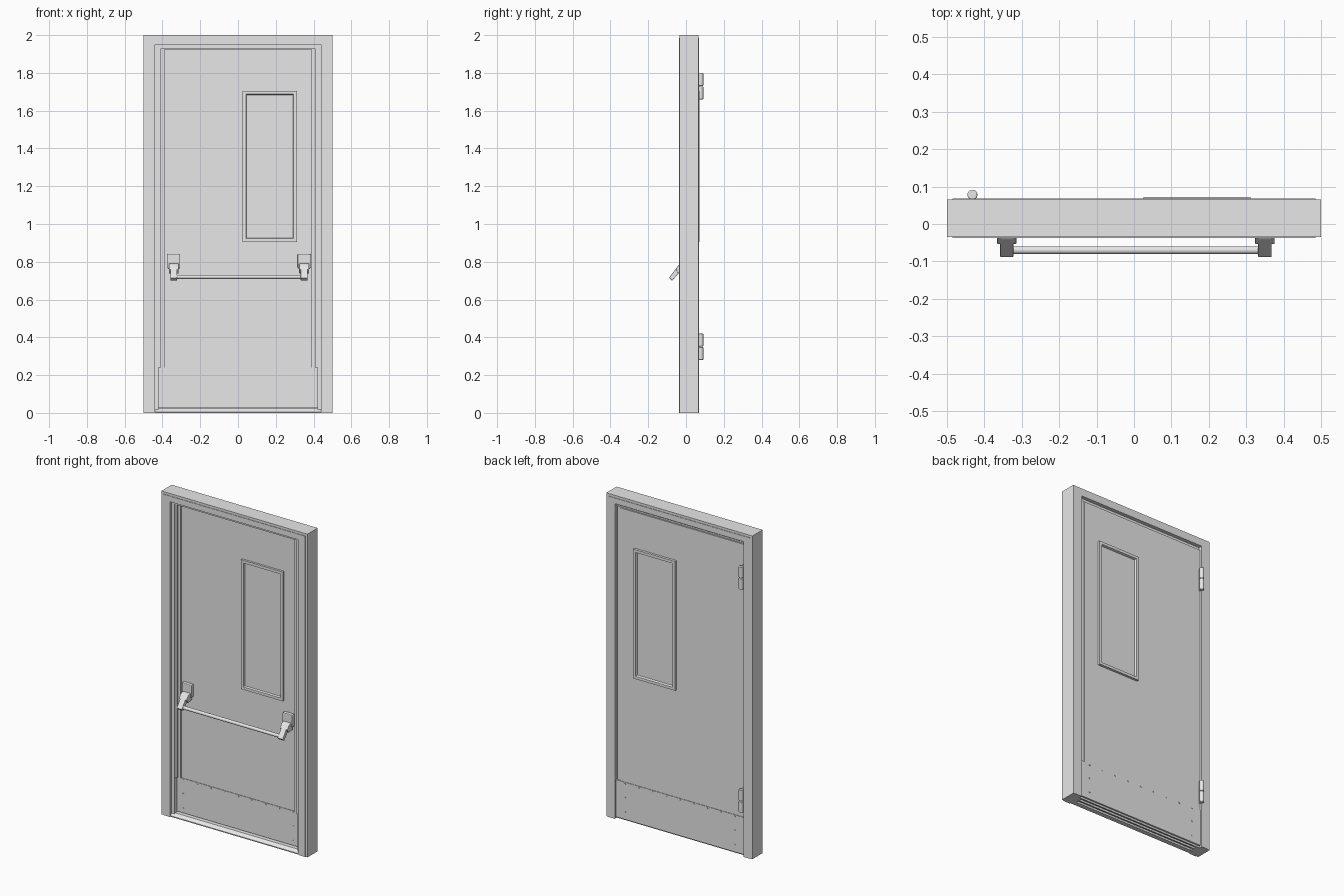
import bpy, bmesh
from mathutils import Vector, Matrix

cube = bpy.data.objects.get("Cube")
if cube:
    bpy.data.objects.remove(cube, do_unlink=True)

steel = bpy.data.materials.new("painted_grey_steel")
steel.use_nodes = True
GREY = (0.8, 0.8, 0.8, 1.0)
steel.diffuse_color = GREY
steel.node_tree.nodes["Principled BSDF"].inputs["Base Color"].default_value = GREY


def finish(name, bm, bevel=0.0):
    bmesh.ops.recalc_face_normals(bm, faces=bm.faces[:])
    mesh = bpy.data.meshes.new(name)
    bm.to_mesh(mesh)
    bm.free()
    mesh.materials.append(steel)
    ob = bpy.data.objects.new(name, mesh)
    bpy.context.collection.objects.link(ob)
    if bevel:
        mod = ob.modifiers.new("soft_edges", "BEVEL")
        mod.width = bevel
        mod.segments = 2
    return ob


def prism(name, points, offset, bevel=0.0):
    """Extrude a flat outline by an offset vector."""
    bm = bmesh.new()
    face = bm.faces.new([bm.verts.new(p) for p in points])
    out = bmesh.ops.extrude_face_region(bm, geom=[face])
    moved = [v for v in out["geom"] if isinstance(v, bmesh.types.BMVert)]
    bmesh.ops.translate(bm, verts=moved, vec=Vector(offset))
    # restore the starting cap if the extrusion consumed it
    if not any(e.is_boundary for e in bm.edges):
        return finish(name, bm, bevel)
    bmesh.ops.holes_fill(bm, edges=[e for e in bm.edges if e.is_boundary])
    return finish(name, bm, bevel)


def box(name, x, y, z, bevel=0.0):
    pts = [(x[0], y[0], z[0]), (x[1], y[0], z[0]), (x[1], y[0], z[1]), (x[0], y[0], z[1])]
    return prism(name, pts, (0, y[1] - y[0], 0), bevel)


def surround(name, outer, inner, y, bottom=0.0):
    """Two uprights and a head; outer and inner are (half width, height)."""
    (ow, oh), (iw, ih) = outer, inner
    outline = [(-ow, bottom), (-ow, oh), (ow, oh), (ow, bottom),
               (iw, bottom), (iw, ih), (-iw, ih), (-iw, bottom)]
    return prism(name, [(px, y[0], pz) for px, pz in outline], (0, y[1] - y[0], 0))


def ring(name, x, z, width, y, lip):
    """Rectangular bead with a sloping inner edge; y runs from base to crest."""
    bm = bmesh.new()
    loops = []
    for inset, depth in ((0, y[0]), (0, y[1]), (width - lip, y[1]), (width, y[0])):
        loops.append([bm.verts.new((px, depth, pz)) for px, pz in (
            (x[0] + inset, z[0] + inset), (x[1] - inset, z[0] + inset),
            (x[1] - inset, z[1] - inset), (x[0] + inset, z[1] - inset))])
    for k in range(len(loops)):
        a, b = loops[k], loops[(k + 1) % len(loops)]
        for i in range(4):
            j = (i + 1) % 4
            bm.faces.new((a[i], a[j], b[j], b[i]))
    return finish(name, bm)


def cylinder(name, center, radius, length, axis, segments=20, bevel=0.0):
    bm = bmesh.new()
    turn = Vector((0, 0, 1)).rotation_difference(Vector(axis)).to_matrix().to_4x4()
    bmesh.ops.create_cone(bm, cap_ends=True, segments=segments, radius1=radius,
                          radius2=radius, depth=length,
                          matrix=Matrix.Translation(center) @ turn)
    ob = finish(name, bm, bevel)
    bpy.context.view_layer.objects.active = ob
    ob.select_set(True)
    bpy.ops.object.shade_smooth_by_angle()
    ob.select_set(False)
    return ob


# Door frame: core, slightly raised faces, rabbet and stops ending above the floor
surround("frame_core", (0.5, 2.0), (0.46, 1.96), (-0.035, 0.065))
surround("frame_face", (0.485, 1.985), (0.44, 1.95), (-0.038, 0.068))
surround("frame_rabbet", (0.45, 1.96), (0.42, 1.935), (-0.02, 0.045))
surround("frame_stop", (0.43, 1.945), (0.407, 1.93), (-0.015, 0.006), 0.24)
surround("stop_seal", (0.42, 1.94), (0.39, 1.925), (-0.004, 0.006), 0.24)

# Door leaf with a back skin and a kick plate on each side
box("door_leaf", (-0.432, 0.432), (0.005, 0.052), (0.025, 1.932))
box("door_back_skin", (-0.436, 0.41), (0.05, 0.057), (0.03, 1.928))
box("front_kick_plate", (-0.42, 0.42), (0.002, 0.008), (0.027, 0.24))
box("back_kick_plate", (-0.438, 0.438), (0.05, 0.06), (0.01, 0.24))

# Threshold, ribbed underneath
threshold = [(-0.033, 0.0), (-0.033, 0.006), (-0.015, 0.022), (0.048, 0.022), (0.048, 0.0),
             (0.04, 0.0), (0.04, 0.012), (0.022, 0.012), (0.022, 0.0), (0.014, 0.0),
             (0.014, 0.012), (-0.004, 0.012), (-0.004, 0.0)]
prism("threshold", [(-0.445, y, z) for y, z in threshold], (0.89, 0, 0))

# Kick plate rivets, along the top and down both edges
spots = [(-0.375 + 0.75 * i / 8, 0.23) for i in range(9)]
spots += [(side * 0.375, z) for side in (-1, 1) for z in (0.145, 0.055)]
for x, z in spots:
    for side, y in (("front", 0.001), ("back", 0.061)):
        cylinder(side + "_rivet", (x, y, z), 0.005, 0.004, (0, 1, 0), 10)

# Window beads and panes on both faces
for side, base, crest, pane in (("front", 0.006, -0.008, 0.003), ("back", 0.056, 0.072, 0.059)):
    ring(side + "_window_bead", (0.025, 0.312), (0.905, 1.705), 0.022, (base, crest), 0.005)
    box(side + "_window_pane", (0.04, 0.297), sorted((base, pane)), (0.92, 1.69))

# Push bar: mounting pads, hinged housings, slanting arms and the bar
housing = [(0, 0.795), (-0.035, 0.787), (-0.055, 0.762), (-0.04, 0.738), (0, 0.745)]
arm = [(-0.02, 0.79), (-0.04, 0.782), (-0.09, 0.715), (-0.073, 0.7), (-0.03, 0.75)]
for side, x in (("right", -0.34), ("left", 0.35)):
    box(side + "_bar_pad", (x - 0.034, x + 0.034), (-0.018, 0.006), (0.765, 0.842), 0.005)
    for part, outline, half in (("housing", housing, 0.026), ("arm", arm, 0.018)):
        prism(side + "_bar_" + part, [(x - half, y, z) for y, z in outline],
              (2 * half, 0, 0), 0.003)
cylinder("push_bar", (0.005, -0.07, 0.72), 0.0105, 0.69, (1, 0, 0), 20)

# Hinges: two knuckles each, with a leaf plate behind
for level, z in (("lower", 0.35), ("upper", 1.73)):
    for end, shift in (("bottom", -0.0355), ("top", 0.0355)):
        cylinder(level + "_hinge_" + end + "_knuckle", (-0.432, 0.078, z + shift),
                 0.0135, 0.069, (0, 0, 1), 20, 0.003)
    box(level + "_hinge_leaf", (-0.436, -0.428), (0.05, 0.078), (z - 0.07, z + 0.07))
